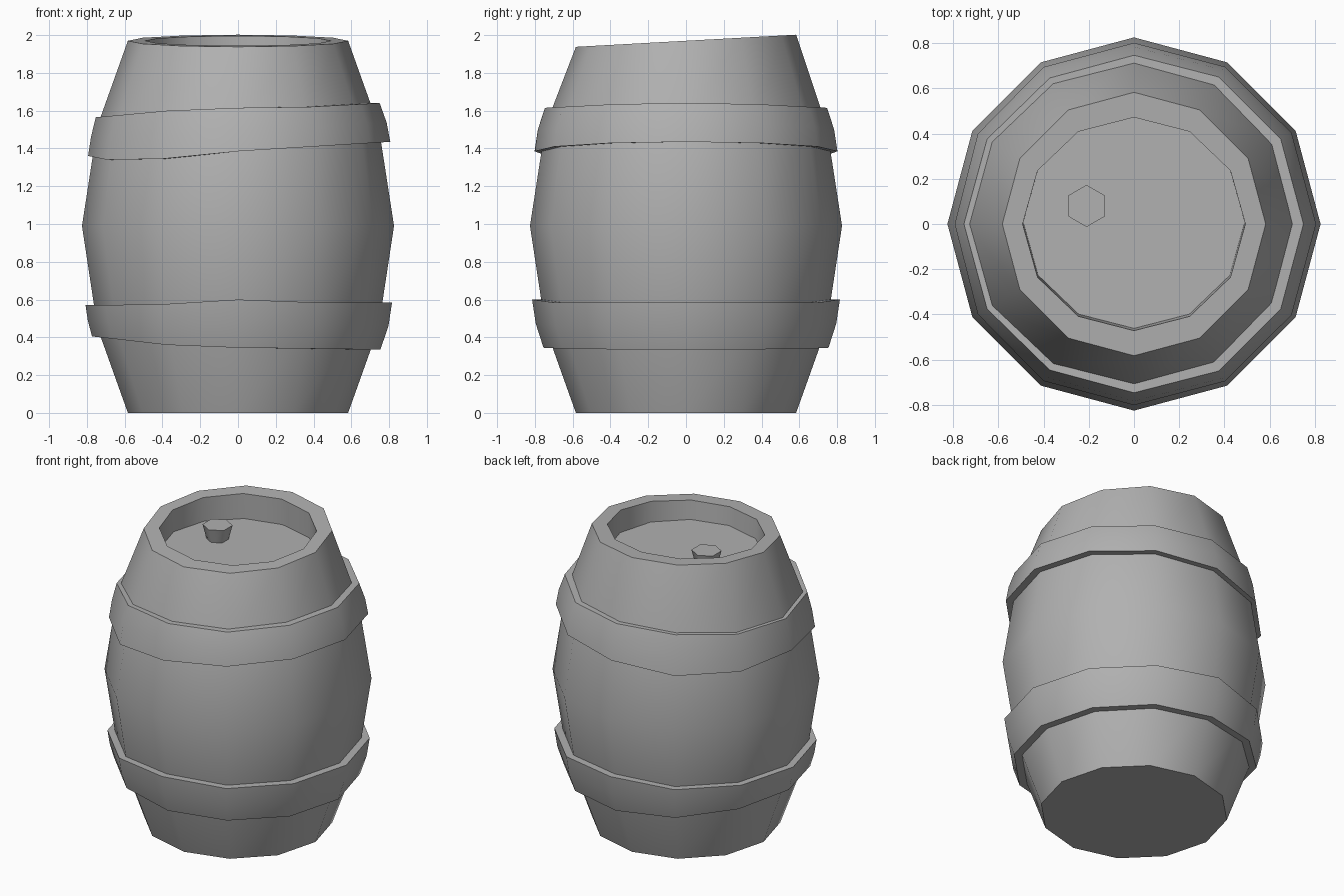
import bpy, bmesh
from math import cos, sin, pi, radians

if "Cube" in bpy.data.objects:
    bpy.data.objects.remove(bpy.data.objects["Cube"])

SIDES = 12

# Dark grey finish shared by all parts
grey = bpy.data.materials.new("dark_grey")
grey.diffuse_color = (0.44, 0.44, 0.44, 1.0)
grey.use_nodes = True
grey.node_tree.nodes["Principled BSDF"].inputs["Base Color"].default_value = grey.diffuse_color


def finish(name, bm):
    bmesh.ops.recalc_face_normals(bm, faces=bm.faces)
    mesh = bpy.data.meshes.new(name)
    bm.to_mesh(mesh)
    bm.free()
    mesh.materials.append(grey)
    ob = bpy.data.objects.new(name, mesh)
    bpy.context.collection.objects.link(ob)
    return ob


def loft(name, rings, closed=False, angle=35):
    """Skin a list of point rings; cap the ends, or join them when closed."""
    bm = bmesh.new()
    loops = [[bm.verts.new(p) for p in ring] for ring in rings]
    n = len(loops[0])
    pairs = list(zip(loops, loops[1:]))
    if closed:
        pairs.append((loops[-1], loops[0]))
    else:
        bm.faces.new(loops[0])
        bm.faces.new(loops[-1])
    for a, b in pairs:
        for i in range(n):
            j = (i + 1) % n
            bm.faces.new((a[i], a[j], b[j], b[i]))
    ob = finish(name, bm)
    bpy.ops.object.select_all(action='DESELECT')
    ob.select_set(True)
    bpy.context.view_layer.objects.active = ob
    bpy.ops.object.shade_smooth_by_angle(angle=radians(angle))
    return ob


def ring(rx, z, ry=None, tilt=0.0, n=SIDES, start=0.0, cx=0.0, cy=0.0):
    ry = rx if ry is None else ry
    pts = []
    for i in range(n):
        a = start + 2 * pi * i / n
        y = cy + ry * sin(a)
        pts.append((cx + rx * cos(a), y, z + tilt * y))
    return pts


def interp(table, x):
    """Piecewise linear lookup, clamped at both ends."""
    if x <= table[0][0]:
        return table[0][1]
    for (x0, y0), (x1, y1) in zip(table, table[1:]):
        if x <= x1:
            return y0 + (y1 - y0) * (x - x0) / (x1 - x0)
    return table[-1][1]


# Barrel body: bulging staves, slanted rim and sunken flat lid
PROFILE = [(0.0, 0.583), (0.45, 0.744), (0.99, 0.826), (1.52, 0.744), (1.97, 0.583)]
TILT = 0.055
body = [ring(r, z) for z, r in PROFILE[:-1]]
body.append(ring(0.583, 1.97, tilt=TILT))
body.append(ring(0.493, 1.97, ry=0.472, tilt=TILT))
body.append(ring(0.49, 1.82, ry=0.47, cy=0.008))
loft("barrel_body", body)

# Bung standing on the lid, wider at its top
loft("bung", [ring(0.066, 1.81, n=6, start=pi / 2, cx=-0.21, cy=0.08),
              ring(0.093, 1.915, n=6, start=pi / 2, cx=-0.21, cy=0.08)], angle=62)


# Hoops: uneven bands following the bulge of the body
def hoop(name, top, bottom, offset, lean):
    def band(level, inner=False):
        pts = []
        for i in range(SIDES):
            a = 2 * pi * i / SIDES
            x = cos(a)
            lo, hi = interp(bottom, x), interp(top, x)
            z = lo + (hi - lo) * level
            r = interp(PROFILE, z) + (-0.02 if inner else offset + lean * x)
            pts.append((r * x, r * sin(a), z))
        return pts
    loft(name, [band(0, True), band(0), band(0.5), band(1),
                band(1, True), band(0.5, True)], closed=True)


hoop("upper_hoop",
     [(-1, 1.565), (-0.5, 1.60), (0, 1.615), (0.5, 1.62), (1, 1.64)],
     [(-1, 1.36), (-0.866, 1.34), (-0.5, 1.345), (0, 1.385), (0.5, 1.41), (1, 1.435)],
     0.037, 0.012)
hoop("lower_hoop",
     [(-1, 0.57), (-0.5, 0.575), (0, 0.60), (0.5, 0.585), (1, 0.585)],
     [(-1, 0.405), (-0.5, 0.36), (0, 0.345), (0.5, 0.34), (1, 0.335)],
     0.048, 0.003)
